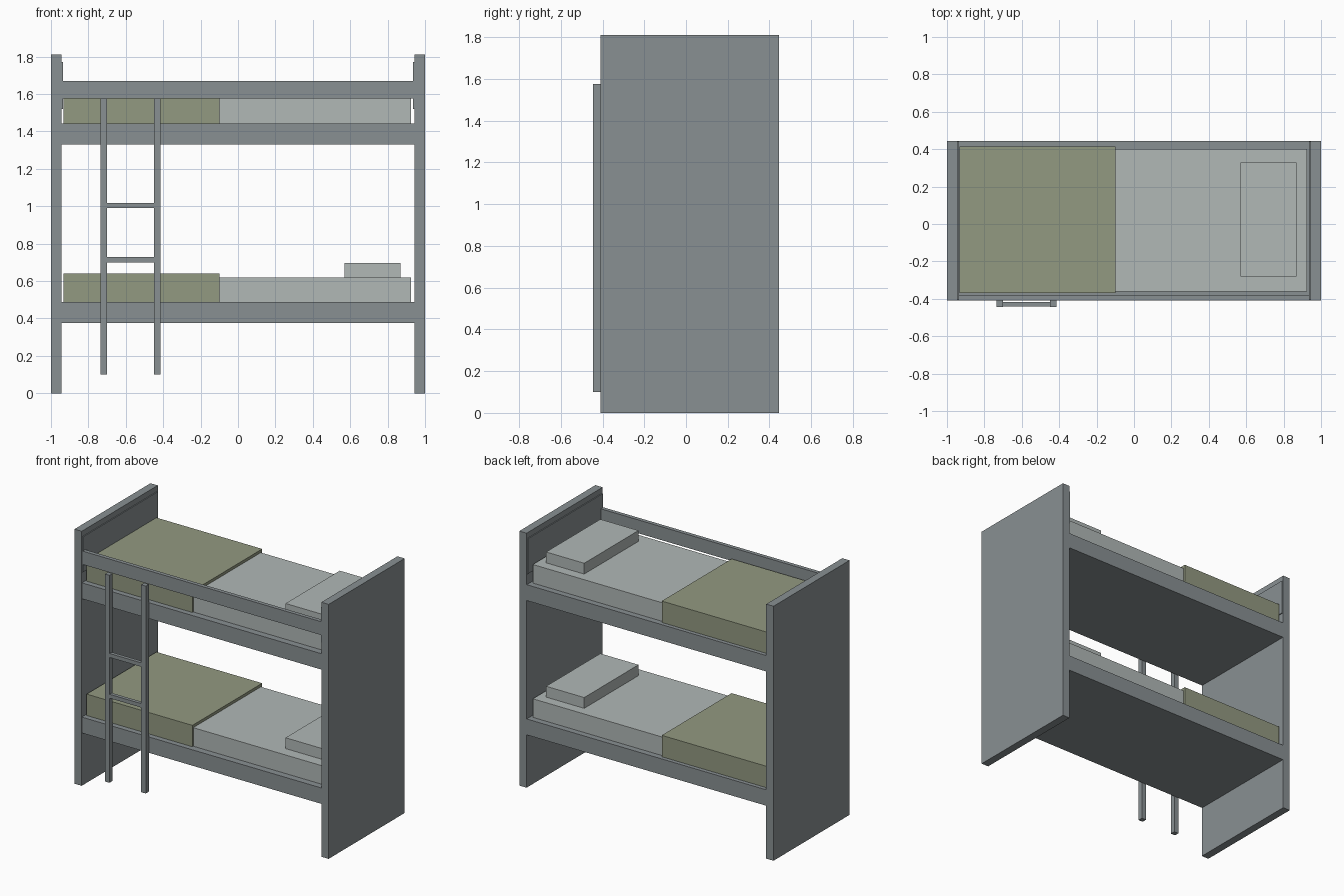
import bpy, bmesh

if "Cube" in bpy.data.objects:
    bpy.data.objects.remove(bpy.data.objects["Cube"])


def material(name, rgb):
    m = bpy.data.materials.new(name)
    m.diffuse_color = (*rgb, 1)
    m.use_nodes = True
    m.node_tree.nodes["Principled BSDF"].inputs["Base Color"].default_value = m.diffuse_color
    return m


FRAME = material("frame_grey", (0.25, 0.28, 0.29))
LINEN = material("linen", (0.44, 0.48, 0.47))
OLIVE = material("olive_blanket", (0.29, 0.32, 0.22))


def box(name, x, y, z, mat=FRAME):
    """Flat-shaded box from (min, max) ranges."""
    bm = bmesh.new()
    bmesh.ops.create_cube(bm, size=1)
    for v in bm.verts:
        v.co = [r[0] if c < 0 else r[1] for c, r in zip(v.co, (x, y, z))]
    mesh = bpy.data.meshes.new(name)
    bm.to_mesh(mesh)
    bm.free()
    mesh.materials.append(mat)
    ob = bpy.data.objects.new(name, mesh)
    bpy.context.collection.objects.link(ob)
    return ob


FRONT, BACK = -0.41, 0.445

# End panels, each with a thin board on the inner face of the upper bunk
for side, s in (("left", -1), ("right", 1)):
    box(side + "_end_panel", sorted((s * 1.0, s * 0.943)), (FRONT, BACK), (0, 1.81))
    box(side + "_end_board", sorted((s * 0.943, s * 0.936)), (FRONT + 0.005, BACK - 0.005), (1.52, 1.77))

# Two bunks: base, mattress, blanket, pillow
for level, z in (("lower", 0.375), ("upper", 1.33)):
    top = z + 0.113
    box(level + "_bed_base", (-0.943, 0.943), (FRONT + 0.002, BACK - 0.002), (z, top))
    box(level + "_mattress", (-0.925, 0.925), (-0.36, 0.40), (top, z + 0.245), LINEN)
    box(level + "_blanket", (-0.932, -0.10), (-0.37, 0.415), (top, z + 0.265), OLIVE)
    box(level + "_pillow", (0.57, 0.87), (-0.28, 0.33), (z + 0.245, z + 0.322), LINEN)

# Guard rail on the front of the upper bunk
box("guard_rail", (-0.943, 0.943), (FRONT + 0.002, -0.38), (1.575, 1.67))

# Ladder
for side, x in (("left", (-0.735, -0.70)), ("right", (-0.45, -0.414))):
    box(side + "_ladder_stile", x, (-0.445, FRONT), (0.10, 1.575))
for i, z in enumerate((0.70, 0.99)):
    box(f"ladder_rung_{i + 1}", (-0.70, -0.45), (-0.442, -0.417), (z, z + 0.028))
